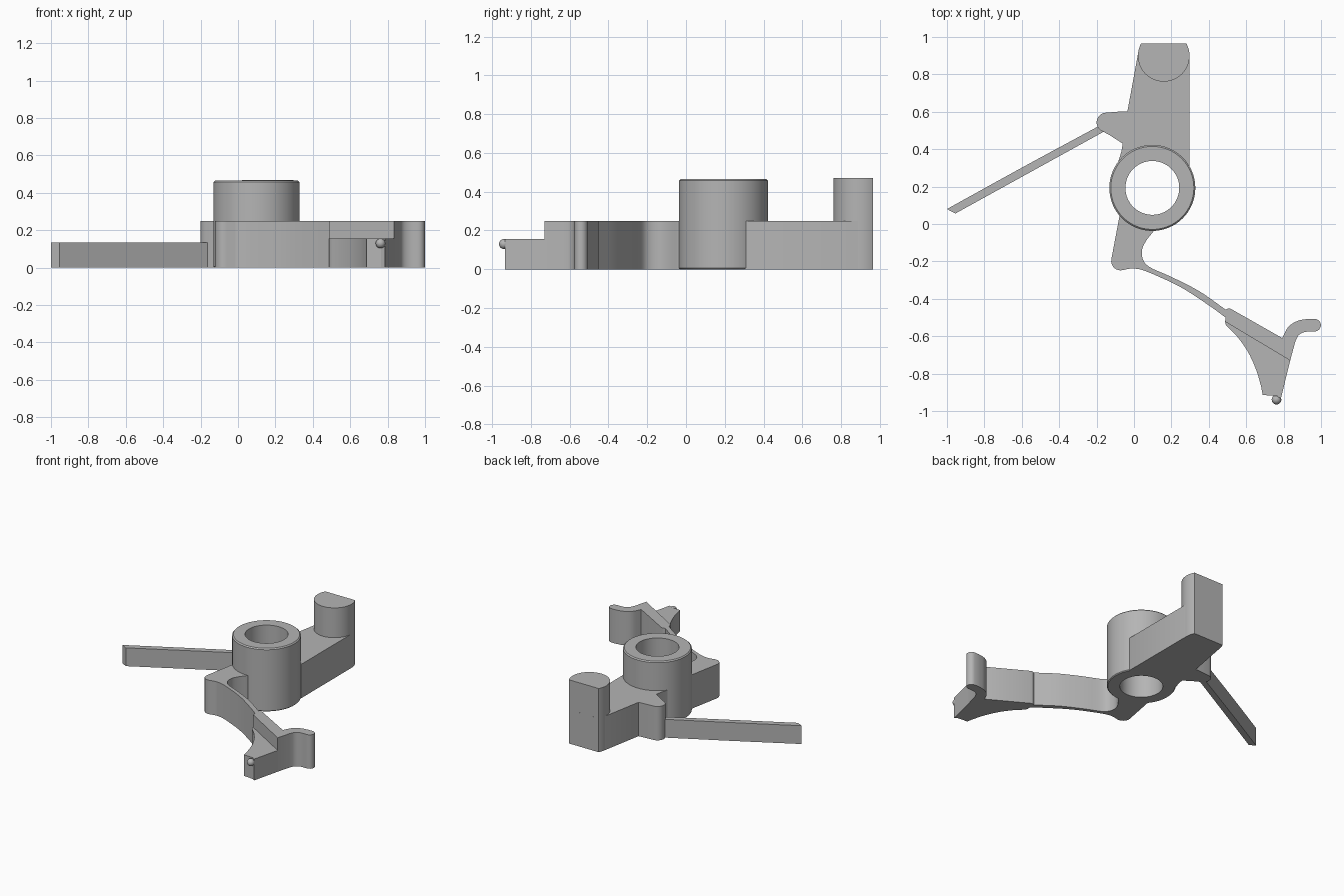
import bpy, bmesh
from math import cos, sin, radians, pi
from mathutils import Vector

cube = bpy.data.objects.get("Cube")
if cube:
    bpy.data.objects.remove(cube, do_unlink=True)

grey = bpy.data.materials.new("plain grey")
grey.use_nodes = True
colour = (0.46, 0.46, 0.46, 1)
grey.diffuse_color = colour
grey.node_tree.nodes["Principled BSDF"].inputs["Base Color"].default_value = colour

HUB = (0.098, 0.193)
OUTER, BORE = 0.23, 0.144
PLATE = 0.25


def arc(centre, r, start, end, n=10):
    """Points along a circular arc, angles in degrees."""
    angles = [radians(start + (end - start) * i / n) for i in range(n + 1)]
    return [(centre[0] + r * cos(a), centre[1] + r * sin(a)) for a in angles]


def curve(points, n=5):
    """Smooth path through the given points."""
    p = [Vector(q) for q in points]
    p = [2 * p[0] - p[1]] + p + [2 * p[-1] - p[-2]]
    out = []
    for a, b, c, d in zip(p, p[1:], p[2:], p[3:]):
        for i in range(n):
            t = i / n
            out.append(0.5 * (2 * b + (c - a) * t + (2 * a - 5 * b + 4 * c - d) * t**2
                              + (3 * b - a - 3 * c + d) * t**3))
    return [tuple(v) for v in out + [p[-2]]]


def finish(name, bm):
    bmesh.ops.recalc_face_normals(bm, faces=bm.faces)
    mesh = bpy.data.meshes.new(name)
    bm.to_mesh(mesh)
    bm.free()
    mesh.materials.append(grey)
    obj = bpy.data.objects.new(name, mesh)
    bpy.context.collection.objects.link(obj)
    bpy.ops.object.select_all(action='DESELECT')
    obj.select_set(True)
    bpy.context.view_layer.objects.active = obj
    bpy.ops.object.shade_smooth_by_angle(angle=radians(32))
    return obj


def extrude(name, outline, height):
    """Upright solid from a flat outline standing on the ground."""
    bm = bmesh.new()
    base = bm.faces.new([bm.verts.new((x, y, 0)) for x, y in outline])
    top = bmesh.ops.extrude_face_region(bm, geom=[base])["geom"]
    verts = [v for v in top if isinstance(v, bmesh.types.BMVert)]
    bmesh.ops.translate(bm, verts=verts, vec=(0, 0, height))
    bmesh.ops.triangulate(bm, faces=[f for f in bm.faces if len(f.verts) > 4])
    return finish(name, bm)


# Hub: chamfered ring section turned round the bore axis
bm = bmesh.new()
section = [(BORE, 0), (OUTER - 0.006, 0), (OUTER, 0.006), (OUTER, 0.457),
           (OUTER - 0.008, 0.465), (BORE, 0.465)]
loop = [bm.verts.new((HUB[0] + r, HUB[1], z)) for r, z in section]
edges = [bm.edges.new((a, b)) for a, b in zip(loop, loop[1:] + loop[:1])]
bmesh.ops.spin(bm, geom=loop + edges, cent=(*HUB, 0), axis=(0, 0, 1),
               angle=2 * pi, steps=64)
bmesh.ops.remove_doubles(bm, verts=bm.verts, dist=0.0005)
finish("hub", bm)

# Back arm with its rounded side lug, ending inside the hub wall
back = [(0.297, 0.31), (0.297, 0.88), (0.293, 0.93), (0.28, 0.965), (0.04, 0.965),
        (0.025, 0.93), (-0.035, 0.603), (-0.09, 0.6)]
back += arc((-0.148, 0.543), 0.052, 95, 235, 10)
back += [(-0.135, 0.478), (-0.06, 0.43), (-0.068, 0.385), (-0.085, 0.33)]
back += arc(HUB, 0.19, 150, 20, 16)
extrude("back_arm", back, PLATE)

# Post: round pin with a flat back
post = arc((0.159, 0.899), 0.138, 151.5, 388.5, 36)
extrude("post", post, 0.47)

# Thin side blade, gently bowed
blade = curve([(-0.18, 0.528), (-0.6, 0.301), (-1.0, 0.08)])
blade += curve([(-0.955, 0.056), (-0.58, 0.263), (-0.15, 0.5)])
extrude("side_blade", blade, 0.135)

# Front lever: knuckle, curved strip, foot shoulder and hook in one outline
lever = arc(HUB, 0.19, 275, 210, 8)
lever += [(-0.078, 0.04)]
lever += arc((-0.072, -0.198), 0.05, 170, 285, 8)
lever += curve([(-0.03, -0.24), (0.0, -0.238), (0.07, -0.255), (0.25, -0.338),
                (0.4, -0.435), (0.49, -0.5)])
lever += [(0.487, -0.522), (0.835, -0.73)]
lever += curve([(0.862, -0.63), (0.88, -0.595), (0.915, -0.577), (0.965, -0.575)], 4)
lever += arc((0.965, -0.541), 0.034, -70, 90, 8)
lever += curve([(0.93, -0.507), (0.875, -0.518), (0.825, -0.55), (0.793, -0.61)], 4)
lever += [(0.515, -0.452), (0.503, -0.452)]
lever += curve([(0.49, -0.458), (0.35, -0.36), (0.2, -0.283), (0.09, -0.234),
                (0.05, -0.195), (0.043, -0.14), (0.065, -0.09), (0.108, -0.035)])
extrude("front_lever", lever, PLATE)

# Lower toe of the foot
toe = [(0.835, -0.73), (0.785, -0.935), (0.765, -0.92), (0.688, -0.914)]
toe += curve([(0.68, -0.87), (0.655, -0.785), (0.61, -0.685), (0.55, -0.6),
              (0.492, -0.542)])
toe += [(0.487, -0.522)]
extrude("foot_toe", toe, 0.157)

# Small domed nub on the toe end
bm = bmesh.new()
bmesh.ops.create_uvsphere(bm, u_segments=20, v_segments=12, radius=0.026)
bmesh.ops.translate(bm, verts=bm.verts, vec=(0.762, -0.939, 0.13))
finish("toe_nub", bm)
